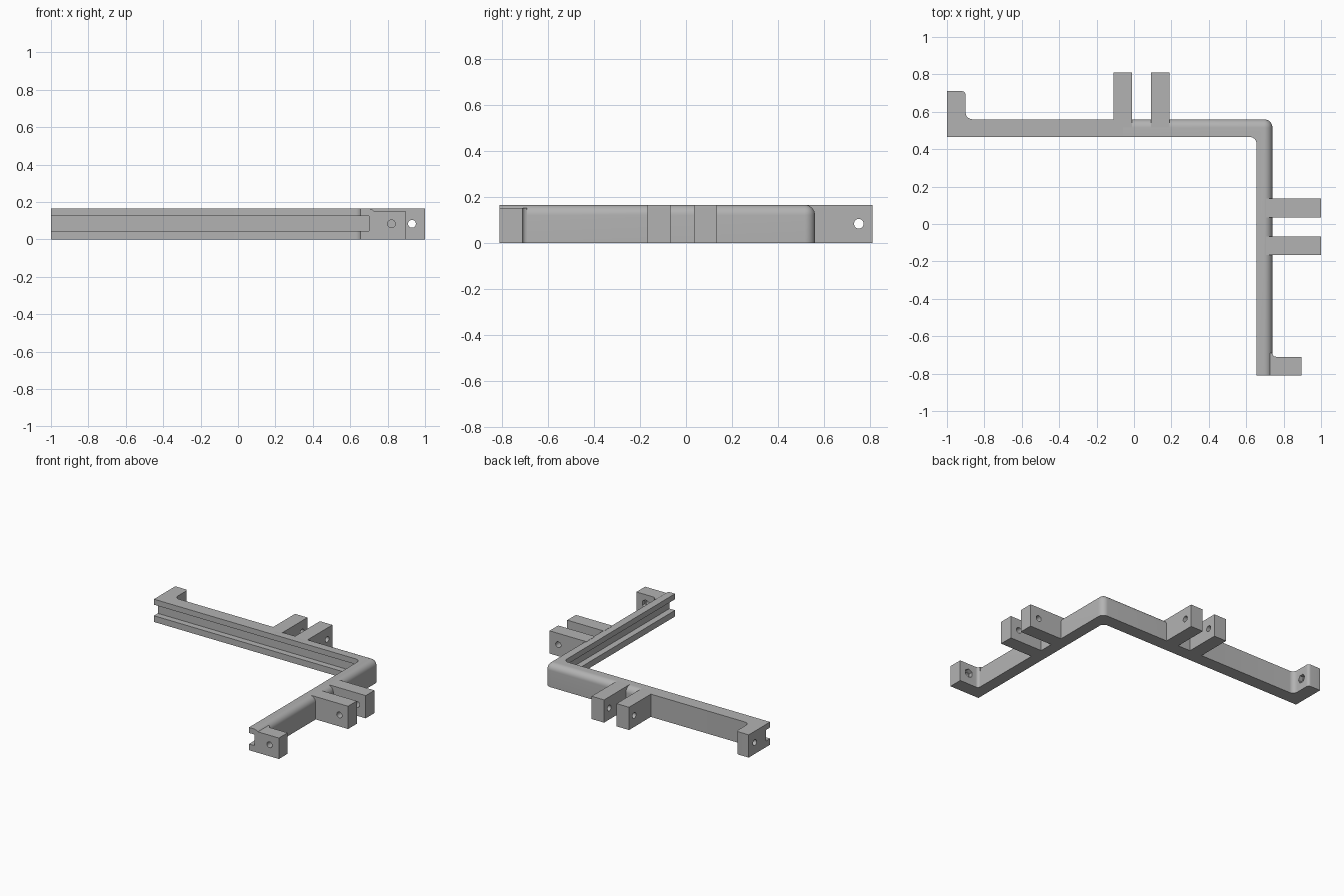
import bpy, bmesh, math
from mathutils import Vector, Matrix

cube = bpy.data.objects.get("Cube")
if cube:
    bpy.data.objects.remove(cube, do_unlink=True)

HEIGHT = 0.165
GREY = (0.45, 0.45, 0.45, 1)
grey = bpy.data.materials.new("plain_grey")
grey.use_nodes = True
grey.diffuse_color = GREY
grey.node_tree.nodes["Principled BSDF"].inputs["Base Color"].default_value = GREY


def make(name, bm):
    bmesh.ops.recalc_face_normals(bm, faces=bm.faces)
    mesh = bpy.data.meshes.new(name)
    bm.to_mesh(mesh)
    bm.free()
    mesh.materials.append(grey)
    obj = bpy.data.objects.new(name, mesh)
    bpy.context.collection.objects.link(obj)
    return obj


def rounded(points, steps=6):
    """Plan outline; a third value on a corner is its fillet radius."""
    out = []
    for i, p in enumerate(points):
        c = Vector(p[:2])
        if len(p) < 3:
            out.append(c)
            continue
        a = (Vector(points[i - 1][:2]) - c).normalized()
        b = (Vector(points[(i + 1) % len(points)][:2]) - c).normalized()
        for k in range(steps + 1):
            t = k / steps * math.pi / 2
            out.append(c + p[2] * (a * (1 - math.sin(t)) + b * (1 - math.cos(t))))
    return out


def prism(points, top=HEIGHT):
    bm = bmesh.new()
    face = bm.faces.new([bm.verts.new((p.x, p.y, 0)) for p in rounded(points)])
    new = bmesh.ops.extrude_face_region(bm, geom=[face])["geom"]
    verts = [g for g in new if isinstance(g, bmesh.types.BMVert)]
    bmesh.ops.translate(bm, vec=(0, 0, top), verts=verts)
    return bm


def block(x0, x1, y0, y1, top=HEIGHT):
    return prism([(x0, y0), (x1, y0), (x1, y1), (x0, y1)], top)


def drill(name, centre, axis, length, radius=0.021, sides=24):
    bm = bmesh.new()
    turn = Matrix.Rotation(math.pi / 2, 4, "Y" if axis == "x" else "X")
    bmesh.ops.create_cone(bm, cap_ends=True, segments=sides, radius1=radius,
                          radius2=radius, depth=length,
                          matrix=Matrix.Translation(centre) @ turn)
    return make(name, bm)


def cut(obj, *cutters):
    for c in cutters:
        mod = obj.modifiers.new("cut", "BOOLEAN")
        mod.operation = "DIFFERENCE"
        mod.solver = "EXACT"
        mod.object = c
    bpy.context.view_layer.update()
    graph = bpy.context.evaluated_depsgraph_get()
    mesh = bpy.data.meshes.new_from_object(obj.evaluated_get(graph))
    obj.modifiers.clear()
    obj.data = mesh


# Cutters: inner groove, cross holes and nut pockets
groove_bm = block(-1.1, 0.70, -0.9, 0.51, 0.08)
bmesh.ops.translate(groove_bm, vec=(0, 0, 0.045), verts=groove_bm.verts)
groove = make("groove_cutter", groove_bm)
MID = 0.083
back_pin = drill("back_pin_cutter", (0.04, 0.75, MID), "x", 0.5)
side_pin = drill("side_pin_cutter", (0.93, 0, MID), "y", 0.5)
left_hole = drill("wing_hole_cutter", (-0.95, 0.64, MID), "x", 0.3)
left_nut = drill("wing_nut_cutter", (-0.9, 0.64, MID), "x", 0.06, 0.032, 6)
end_hole = drill("end_hole_cutter", (0.82, -0.76, MID), "y", 0.3)
end_nut = drill("end_nut_cutter", (0.82, -0.71, MID), "y", 0.06, 0.032, 6)
cutters = [groove, back_pin, side_pin, left_hole, left_nut, end_hole, end_nut]

# Corner frame with rounded outer top edges and corner
SPLIT = -0.06
bm = prism([(SPLIT, 0.465), (0.655, 0.465, 0.035), (0.655, -0.81),
            (0.74, -0.81), (0.74, 0.56), (SPLIT, 0.56)])


def outer(edge):
    pts = [v.co for v in edge.verts]
    on_x = all(abs(p.x - 0.74) < 1e-4 for p in pts)
    on_y = all(abs(p.y - 0.56) < 1e-4 for p in pts)
    at_top = all(p.z > HEIGHT - 1e-4 for p in pts)
    return (at_top and (on_x or on_y)) or (on_x and on_y)


bmesh.ops.bevel(bm, geom=[e for e in bm.edges if outer(e)], offset=0.045,
                segments=8, profile=0.5, affect="EDGES")
corner_frame = make("corner_frame", bm)
cut(corner_frame, groove)

# Square-edged back wing with its end lug
wing = make("back_wing", prism([
    (-1, 0.465), (SPLIT, 0.465), (SPLIT, 0.56), (-0.9, 0.56, 0.035),
    (-0.9, 0.71, 0.02), (-1, 0.71)]))
cut(wing, groove, left_hole, left_nut)

# End lug on the side bar
end_lug = make("end_lug", prism([
    (0.705, -0.81), (0.895, -0.81), (0.895, -0.71), (0.74, -0.71, 0.02),
    (0.74, -0.69), (0.705, -0.69)], 0.152))
cut(end_lug, end_hole, end_nut)

# Paired hinge lugs on both bars
lugs = []
for i, x in enumerate((-0.11, 0.09)):
    lugs.append(make(f"back_lug_{i + 1}", block(x, x + 0.1, 0.515, 0.81)))
    cut(lugs[-1], back_pin)
for i, y in enumerate((-0.167, 0.035)):
    lugs.append(make(f"side_lug_{i + 1}", block(0.705, 1, y, y + 0.1)))
    cut(lugs[-1], side_pin)

for c in cutters:
    bpy.data.objects.remove(c, do_unlink=True)

# Smooth rounds, sharp corners
bpy.ops.object.select_all(action="DESELECT")
for obj in [corner_frame, wing, end_lug, *lugs]:
    obj.select_set(True)
bpy.context.view_layer.objects.active = corner_frame
bpy.ops.object.shade_smooth_by_angle(angle=math.radians(30))
